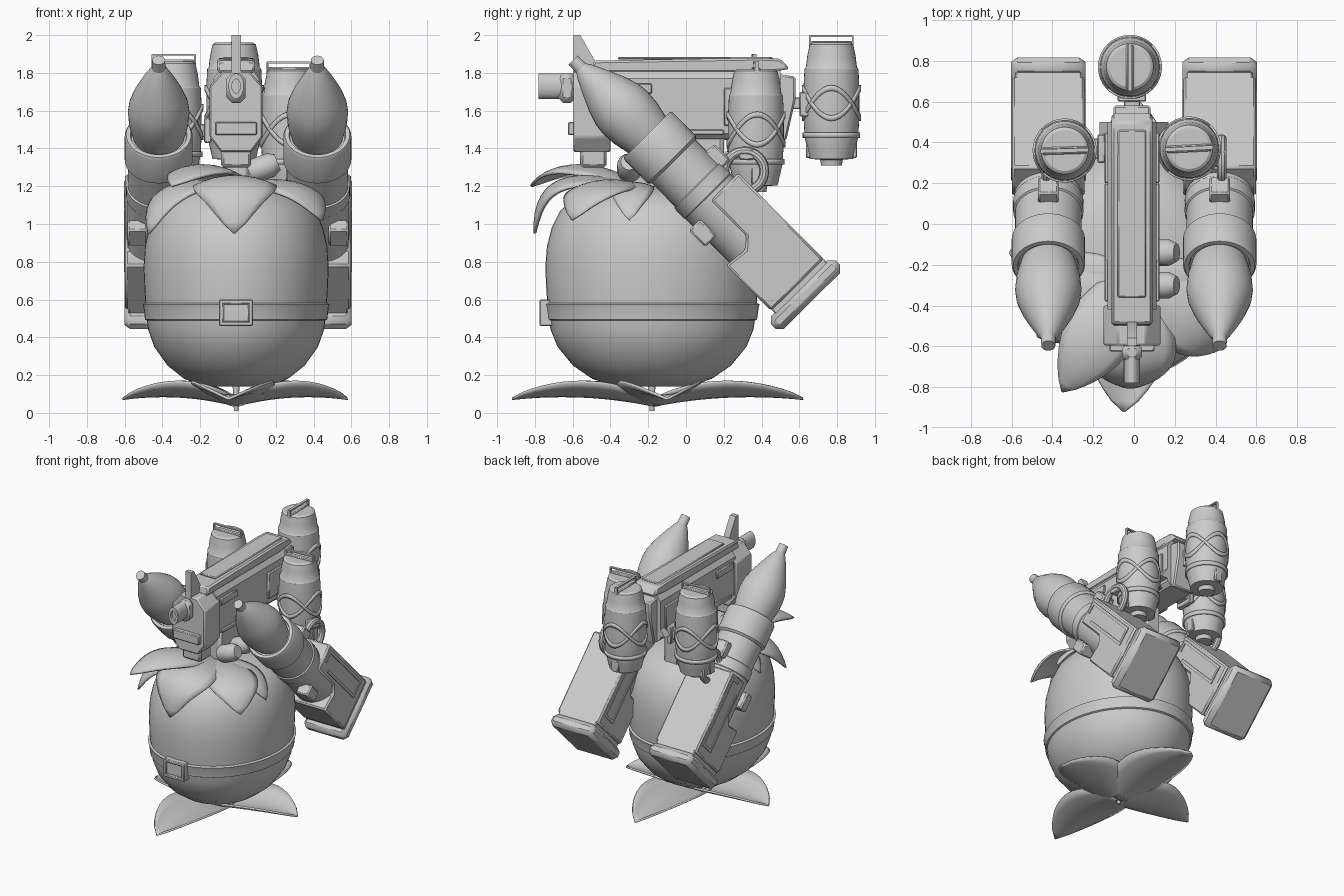
import bpy, bmesh, math
from math import sin, cos, pi
from mathutils import Matrix, Vector

if "Cube" in bpy.data.objects:
    bpy.data.objects.remove(bpy.data.objects["Cube"])

grey = bpy.data.materials.new("plain_grey")
grey.use_nodes = True
grey.diffuse_color = (0.6, 0.6, 0.6, 1)
grey.node_tree.nodes["Principled BSDF"].inputs["Base Color"].default_value = (0.6, 0.6, 0.6, 1)
made = []


def finish(name, bm, mat=None, bevel=0):
    bmesh.ops.remove_doubles(bm, verts=bm.verts, dist=1e-5)
    bmesh.ops.recalc_face_normals(bm, faces=bm.faces)
    me = bpy.data.meshes.new(name)
    bm.to_mesh(me)
    bm.free()
    me.materials.append(grey)
    ob = bpy.data.objects.new(name, me)
    bpy.context.collection.objects.link(ob)
    if mat:
        ob.matrix_world = mat
    if bevel:
        b = ob.modifiers.new("bevel", "BEVEL")
        b.width, b.segments, b.limit_method = bevel, 1, "ANGLE"
    made.append(ob)
    return ob


def box(name, x, y, z, mat=None, bevel=0.006):
    """Box from its three (low, high) ranges."""
    bm = bmesh.new()
    bmesh.ops.create_cube(bm, size=1)
    for v in bm.verts:
        v.co = Vector([(a + b) / 2 + c * (b - a) for (a, b), c in zip((x, y, z), v.co)])
    return finish(name, bm, mat, bevel)


def prism(name, pts, lo, hi, axis="x", mat=None, bevel=0):
    """Outline (y, z) pushed along x, or (x, z) pushed along y."""
    bm = bmesh.new()
    ends = [[bm.verts.new((w, a, b) if axis == "x" else (a, w, b)) for a, b in pts] for w in (lo, hi)]
    n = len(pts)
    for e in ends:
        bm.faces.new(e)
    for i in range(n):
        j = (i + 1) % n
        bm.faces.new((ends[0][i], ends[0][j], ends[1][j], ends[1][i]))
    return finish(name, bm, mat, bevel)


def lathe(name, prof, mat=None, sx=1, sy=1, n=40):
    """Turn a (radius, height) profile about local z."""
    bm = bmesh.new()
    rings = [[bm.verts.new((r * sx * cos(2 * pi * i / n), r * sy * sin(2 * pi * i / n), z))
              for i in range(n)] for r, z in prof]
    for a, b in zip(rings, rings[1:]):
        for i in range(n):
            j = (i + 1) % n
            bm.faces.new((a[i], a[j], b[j], b[i]))
    for end in (rings[0], rings[-1]):
        bm.faces.new(end)
    return finish(name, bm, mat)


def leaf(name, base, ctrl, tip, width, cup=0.12, n=14, m=8):
    """Pointed leaf along a bent path; positive cup droops the sides, negative lifts them."""
    base, ctrl, tip = Vector(base), Vector(ctrl), Vector(tip)
    side = (tip - base).cross(Vector((0, 0, 1))).normalized()
    bm = bmesh.new()
    rows = []
    for i in range(n + 1):
        t = i / n
        p = base * (1 - t) ** 2 + ctrl * 2 * t * (1 - t) + tip * t * t
        tan = (ctrl - base) * (1 - t) + (tip - ctrl) * t
        up = side.cross(tan).normalized()
        w = width / 2 * max(0.01, sin(pi * min(1, 0.08 + 0.92 * t ** 0.9)) ** 0.75)
        rows.append([bm.verts.new(p + side * w * u - up * cup * w * u * u * 2)
                     for u in [k * 2 / m - 1 for k in range(m + 1)]])
    for a, b in zip(rows, rows[1:]):
        for k in range(m):
            bm.faces.new((a[k], a[k + 1], b[k + 1], b[k]))
    s = finish(name, bm).modifiers.new("thickness", "SOLIDIFY")
    s.thickness, s.offset = 0.014, 0


def strap(name, mat, radius, z, wave, width=0.035, n=48):
    """Ribbon round a bottle that swings up and down."""
    bm = bmesh.new()
    rows = []
    for i in range(n):
        a = 2 * pi * i / n
        h = z + wave * cos(2 * a)
        rows.append([bm.verts.new((radius * cos(a), radius * sin(a), h + d)) for d in (-width / 2, width / 2)])
    for i in range(n):
        a, b = rows[i], rows[(i + 1) % n]
        bm.faces.new((a[0], b[0], b[1], a[1]))
    s = finish(name, bm, mat).modifiers.new("thickness", "SOLIDIFY")
    s.thickness, s.offset = 0.014, 0


def torus(name, mat, big, small, n=32, m=10):
    bm = bmesh.new()
    ring = [[bm.verts.new(((big + small * cos(2 * pi * k / m)) * cos(2 * pi * i / n),
                           (big + small * cos(2 * pi * k / m)) * sin(2 * pi * i / n),
                           small * sin(2 * pi * k / m))) for k in range(m)] for i in range(n)]
    for i in range(n):
        a, b = ring[i], ring[(i + 1) % n]
        for k in range(m):
            l = (k + 1) % m
            bm.faces.new((a[k], b[k], b[l], a[l]))
    finish(name, bm, mat)


# Round body, belt and buckle
centre = Matrix.Translation((-0.01, -0.18, 0))
lathe("body", [(0.35, 0.14), (0.56, 0.18), (0.74, 0.25), (0.885, 0.35), (0.95, 0.44), (0.975, 0.53),
               (0.99, 0.65), (1, 0.77), (0.985, 0.88), (0.94, 0.98), (0.86, 1.07), (0.73, 1.14),
               (0.55, 1.18), (0.3, 1.2)], centre, 0.49, 0.565, 56)
lathe("belt", [(0.95, 0.485), (0.985, 0.495), (1.0, 0.56), (1.01, 0.575), (0.97, 0.585)], centre, 0.49, 0.565, 56)
for name, x, z in (("buckle_top", (-0.1, 0.08), (0.575, 0.6)), ("buckle_bottom", (-0.1, 0.08), (0.46, 0.485)),
                   ("buckle_side_a", (-0.1, -0.075), (0.46, 0.6)), ("buckle_side_b", (0.055, 0.08), (0.46, 0.6))):
    box(name, x, (-0.775, -0.7), z)
box("buckle_plate", (-0.08, 0.06), (-0.762, -0.7), (0.48, 0.58))

# Leaf feet in a cross, sides lifted
root = Vector((-0.01, -0.17, 0.04))
for name, tip in (("front", (-0.05, -0.92)), ("back", (0, 0.62)), ("right", (-0.61, -0.14)), ("left", (0.58, -0.1))):
    end = Vector((*tip, 0.075))
    leaf("foot_leaf_" + name, root, root.lerp(end, 0.5) + Vector((0, 0, 0.06)), end, 0.44, -0.18)
lathe("foot_stem", [(0.012, 0.01), (0.014, 0.08), (0.02, 0.16)], centre, n=12)

# Leaf crown
for name, ctrl, tip, w in (("front", (-0.02, -0.82, 1.38), (-0.02, -0.8, 0.95), 0.44),
                           ("front_right", (-0.2, -0.6, 1.42), (-0.35, -0.82, 1.2), 0.34),
                           ("right", (-0.44, -0.45, 1.32), (-0.47, -0.55, 0.95), 0.34),
                           ("left", (0.4, -0.55, 1.31), (0.44, -0.6, 1.02), 0.36),
                           ("side", (0.38, -0.3, 1.27), (0.45, -0.3, 1.02), 0.22),
                           ("far_side", (-0.38, -0.25, 1.27), (-0.46, -0.25, 1.02), 0.22)):
    leaf("crown_leaf_" + name, (-0.01, -0.25, 1.2), ctrl, tip, w)
for y in (-0.3, -0.14):
    lathe("knob", [(0.05, 0), (0.065, 0.03), (0.065, 0.12), (0.045, 0.16)],
          Matrix.Translation((0.06, y, 1.27)) @ Matrix.Rotation(1.2, 4, "Y"), n=16)

# Central cannon
mid = Matrix.Translation((-0.01, 0, 0))


def section(half):
    return half + [(-x, z) for x, z in reversed(half)]


prism("cannon_body", section([(0.07, 1.84), (0.12, 1.77), (0.12, 1.48), (0.09, 1.45)]), -0.42, 0.5, "y", mid)
prism("cannon_front", section([(0.07, 1.81), (0.14, 1.73), (0.14, 1.46), (0.08, 1.38)]), -0.595, -0.4, "y", mid, 0.008)
prism("cannon_top_rail", [(-0.5, 1.8), (-0.49, 1.865), (0.38, 1.88), (0.5, 1.875), (0.55, 1.82), (0.4, 1.8)],
      -0.1, 0.1, mat=mid, bevel=0.012)
box("cannon_top_strip", (-0.07, 0.07), (-0.36, 0.46), (1.87, 1.885), mid)
prism("cannon_sight", [(-0.595, 1.78), (-0.595, 2.0), (-0.56, 2.0), (-0.48, 1.86), (-0.48, 1.78)], -0.025, 0.025, mat=mid)
prism("cannon_rear", [(0.45, 1.46), (0.53, 1.44), (0.58, 1.66), (0.58, 1.78), (0.45, 1.8)], -0.09, 0.09, mat=mid, bevel=0.01)
box("cannon_chin", (-0.11, 0.11), (-0.625, -0.58), (1.47, 1.54), mid)
box("cannon_grip", (-0.08, 0.08), (-0.56, -0.42), (1.3, 1.46), mid, 0.015)
box("cannon_mount", (-0.07, 0.07), (-0.3, 0.2), (1.12, 1.47), mid, 0.02)
box("muzzle_block", (-0.05, 0.05), (-0.68, -0.58), (1.64, 1.8), mid, 0.03)
lathe("muzzle", [(0.025, 0.02), (0.025, 0), (0.045, 0), (0.045, 0.2)],
      Matrix.Translation((-0.01, -0.78, 1.73)) @ Matrix.Rotation(-pi / 2, 4, "X"), sx=0.9, sy=1.5, n=20)
for s in (-1, 1):
    x = sorted((s * 0.11, s * 0.135))
    for name, y, z in (("upper_strip", (-0.38, -0.18), (1.69, 1.745)), ("lower_strip", (-0.36, 0.2), (1.47, 1.5)),
                       ("rear_plate", (0.2, 0.45), (1.52, 1.72)), ("front_lug", (-0.55, -0.45), (1.45, 1.55))):
        box("cannon_" + name, x, y, z, mid)

# Strapped bottles with lid handles
bottle = [(0.1, -0.04), (0.115, -0.05), (0.128, -0.11), (0.135, -0.17), (0.143, -0.18), (0.148, -0.28),
          (0.148, -0.42), (0.142, -0.54), (0.128, -0.6), (0.115, -0.655), (0.06, -0.66), (0.055, -0.69)]
for name, at, turn in (("rear", (-0.02, 0.77, 2.0), pi / 2), ("right", (-0.34, 0.36, 1.9), 0.03),
                       ("left", (0.27, 0.37, 1.86), 0.05)):
    m = Matrix.Translation(at) @ Matrix.Rotation(turn, 4, "Z")
    lathe(name + "_bottle", bottle, m)
    strap(name + "_strap_a", m, 0.15, -0.36, 0.08, 0.03)
    strap(name + "_strap_b", m, 0.15, -0.36, -0.08, 0.03)
    strap(name + "_lower_band", m, 0.145, -0.53, 0, 0.03)
    box(name + "_lid_bar", (-0.11, 0.11), (-0.018, 0.018), (-0.05, -0.03), m)
    box(name + "_handle_top", (-0.115, 0.115), (-0.01, 0.01), (-0.009, 0), m, 0)
    for s in (-1, 1):
        box(name + "_handle_side", sorted((s * 0.108, s * 0.118)), (-0.01, 0.01), (-0.17, -0.003), m, 0)
        box(name + "_base_clip", sorted((s * 0.11, s * 0.136)), (-0.03, 0.03), (-0.65, -0.54), m)
box("rear_arm", (-0.05, 0.03), (0.5, 0.67), (1.61, 1.67))
box("rear_clamp", (-0.08, 0.06), (0.6, 0.66), (1.57, 1.7))
for s in (-1, 1):
    box("side_arm", sorted((s * 0.08, s * 0.22)), (0.32, 0.42), (1.46, 1.53))
    box("side_clamp", sorted((s * 0.14, s * 0.18)), (0.3, 0.44), (1.43, 1.56))
    prism("arm_web", [(s * 0.08, 1.5), (s * 0.08, 1.62), (s * 0.17, 1.5)], 0.36, 0.5, "y")

# Tilted rocket pods: local z runs from the tip to the tail, local y points down
tilt = Matrix(((1, 0, 0, 0), (0, -0.71, 0.704, 0), (0, -0.704, -0.71, 0), (0, 0, 0, 1)))
for name, s in (("right", -1), ("left", 1)):
    m = Matrix.Translation((s * 0.42, -0.59, 1.86)) @ tilt
    lathe(name + "_rocket", [(0.034, -0.01), (0.036, 0.05), (0.05, 0.07), (0.09, 0.15), (0.13, 0.24), (0.156, 0.32),
                             (0.163, 0.38), (0.157, 0.46), (0.14, 0.54), (0.13, 0.58)], m)
    lathe(name + "_pod_collar", [(0.145, 0.56), (0.15, 0.545), (0.172, 0.545), (0.18, 0.56), (0.18, 0.73), (0.165, 0.745)], m)
    lathe(name + "_pod_tube", [(0.163, 0.7), (0.163, 0.92), (0.172, 0.925), (0.172, 1.0), (0.168, 1.005), (0.168, 1.45)], m)
    prism(name + "_pod_box", [(-0.2, 1.03), (-0.2, 1.67), (0.19, 1.67), (0.19, 1.33), (0.06, 1.345), (0.005, 1.295),
                              (0.005, 1.03)], -0.178, 0.178, mat=m, bevel=0.012)
    box(name + "_pod_neck", (-0.16, 0.16), (-0.2, 0.185), (1.63, 1.71), m)
    box(name + "_pod_tail", (-0.182, 0.182), (-0.24, 0.24), (1.69, 1.785), m, 0.03)
    for side in (-1, 1):
        x = sorted((side * 0.17, side * 0.184))
        for y, z in (((-0.17, -0.15), (1.06, 1.6)), ((-0.05, -0.03), (1.14, 1.6)),
                     ((-0.17, -0.03), (1.58, 1.6)), ((-0.17, -0.08), (1.06, 1.08))):
            box(name + "_pod_frame", x, y, z, m, 0)
    box(name + "_pod_latch", sorted((s * 0.06, s * 0.165)), (0.115, 0.2), (1.06, 1.185), m, 0.01)
    box(name + "_pod_lug", (-0.05, 0.05), (-0.22, -0.14), (0.83, 0.95), m, 0.01)
    # Carry ring joining pod and bottle
    ring = Matrix.Translation((s * 0.43, 0.31, 1.28)) @ Matrix.Rotation(pi / 2, 4, "Y")
    torus(name + "_carry_ring", ring, 0.105, 0.025)
    box(name + "_ring_link", sorted((s * 0.3, s * 0.45)), (0.28, 0.36), (1.34, 1.4))

# Smooth the round parts, keep edges crisp
bpy.ops.object.select_all(action="DESELECT")
for ob in made:
    ob.select_set(True)
bpy.context.view_layer.objects.active = made[0]
bpy.ops.object.shade_smooth_by_angle(angle=math.radians(32))
